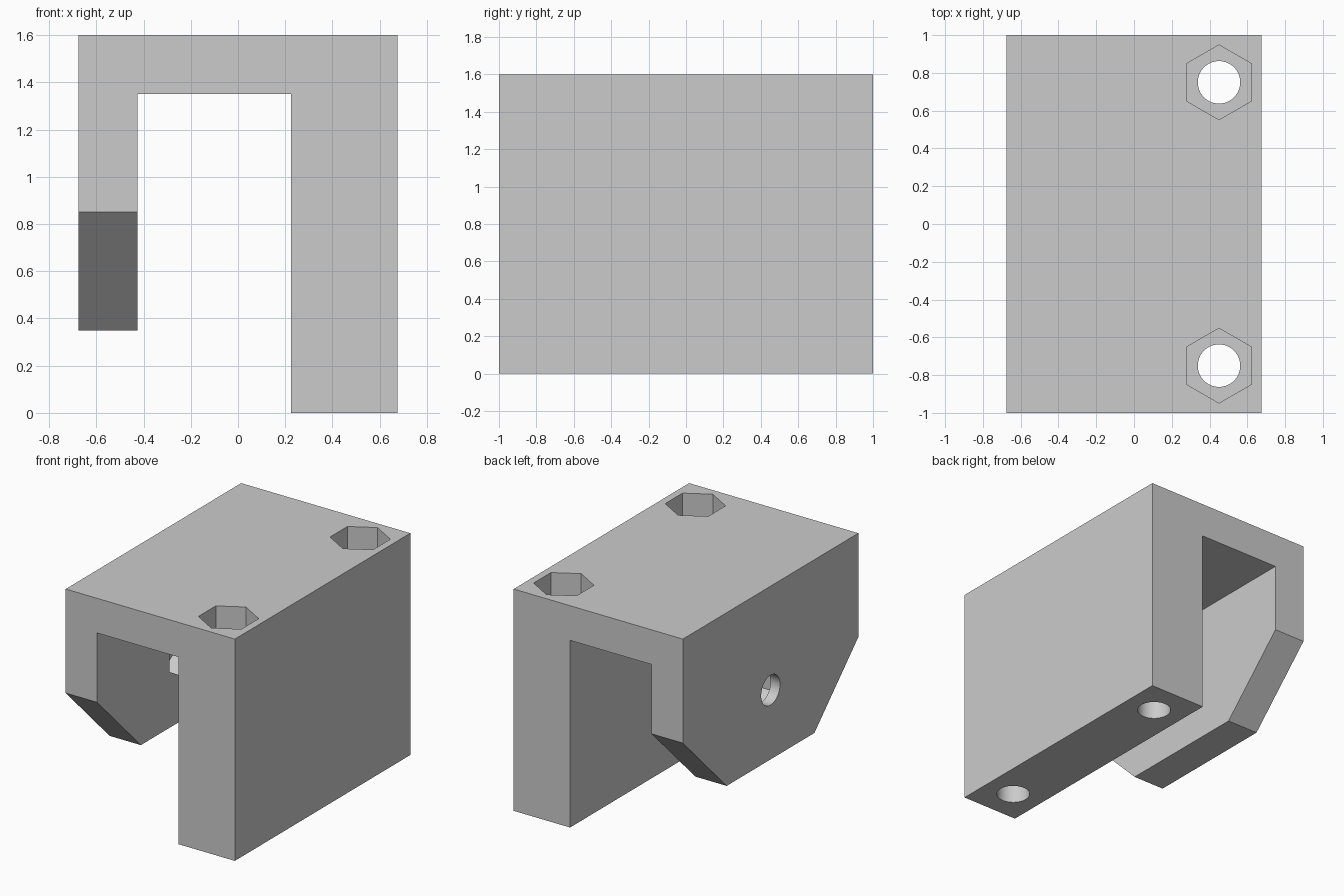
import bpy, bmesh
from math import pi
from mathutils import Matrix, Vector

if "Cube" in bpy.data.objects:
    bpy.data.objects.remove(bpy.data.objects["Cube"], do_unlink=True)

grey = bpy.data.materials.new("light_grey")
grey.use_nodes = True
grey.diffuse_color = (0.6, 0.6, 0.6, 1)
grey.node_tree.nodes["Principled BSDF"].inputs["Base Color"].default_value = (0.6, 0.6, 0.6, 1)


def add_object(name, bm):
    bmesh.ops.recalc_face_normals(bm, faces=bm.faces)
    mesh = bpy.data.meshes.new(name)
    bm.to_mesh(mesh)
    bm.free()
    mesh.materials.append(grey)
    obj = bpy.data.objects.new(name, mesh)
    bpy.context.collection.objects.link(obj)
    return obj


def prism(name, points, offset):
    """Extrude a closed 3D outline by an offset."""
    bm = bmesh.new()
    face = bm.faces.new([bm.verts.new(p) for p in points])
    new = bmesh.ops.extrude_face_region(bm, geom=[face])["geom"]
    bmesh.ops.translate(bm, vec=Vector(offset),
                        verts=[v for v in new if isinstance(v, bmesh.types.BMVert)])
    return add_object(name, bm)


def bore(name, sides, radius, start, end):
    """Round or hexagonal cutter between two points."""
    start, end = Vector(start), Vector(end)
    axis = end - start
    bm = bmesh.new()
    # a corner of the hexagon points along y (vertical bores) or z (sideways bores)
    turn = Matrix.Rotation(pi / 2, 4, "Z") if axis.z else Matrix.Rotation(pi / 2, 4, "Y")
    bmesh.ops.create_cone(bm, cap_ends=True, segments=sides, radius1=radius,
                          radius2=radius, depth=axis.length)
    # normalise so that a corner lies on local x before turning
    far = max(bm.verts, key=lambda v: v.co.x).co
    bm.transform(Matrix.Rotation(-Vector((1, 0)).angle_signed(far.xy) * -1, 4, "Z"))
    bm.transform(Matrix.Translation((start + end) / 2) @ turn)
    return add_object(name, bm)


# Body: uneven upside-down U, extruded front to back
outline = [(-.675, .35), (-.425, .35), (-.425, 1.35), (.225, 1.35),
           (.225, 0), (.675, 0), (.675, 1.6), (-.675, 1.6)]
body = prism("clamp_body", [(x, -1, z) for x, z in outline], (0, 2, 0))

cutters = []
for s, side in ((-1, "front"), (1, "back")):
    # Sloped corners of the short wall
    corner = [(s, .85), (s * .5, .35), (s * .5, .2), (s * 1.2, .2), (s * 1.2, .85)]
    cutters.append(prism(side + "_corner_cutter", [(-.8, y, z) for y, z in corner], (.5, 0, 0)))
    # Vertical bolt holes with nut pockets in the top
    cutters.append(bore(side + "_bolt_cutter", 48, .1125, (.45, s * .75, -.1), (.45, s * .75, 1.7)))
    cutters.append(bore(side + "_nut_cutter", 6, .198, (.45, s * .75, 1.425), (.45, s * .75, 1.7)))

# Sideways screw hole with a nut pocket on the inside of the short wall
cutters.append(bore("side_screw_cutter", 48, .1075, (-.8, 0, .85), (-.3, 0, .85)))
cutters.append(bore("side_nut_cutter", 6, .198, (-.6, 0, .85), (-.3, 0, .85)))

bpy.context.view_layer.objects.active = body
for cutter in cutters:
    mod = body.modifiers.new(cutter.name, "BOOLEAN")
    mod.operation, mod.solver, mod.object = "DIFFERENCE", "EXACT", cutter
    bpy.ops.object.modifier_apply(modifier=mod.name)
for cutter in cutters:
    bpy.data.objects.remove(cutter, do_unlink=True)

# Smooth bores, sharp edges elsewhere
bpy.ops.object.select_all(action="DESELECT")
body.select_set(True)
bpy.ops.object.shade_smooth_by_angle(angle=pi / 6)
